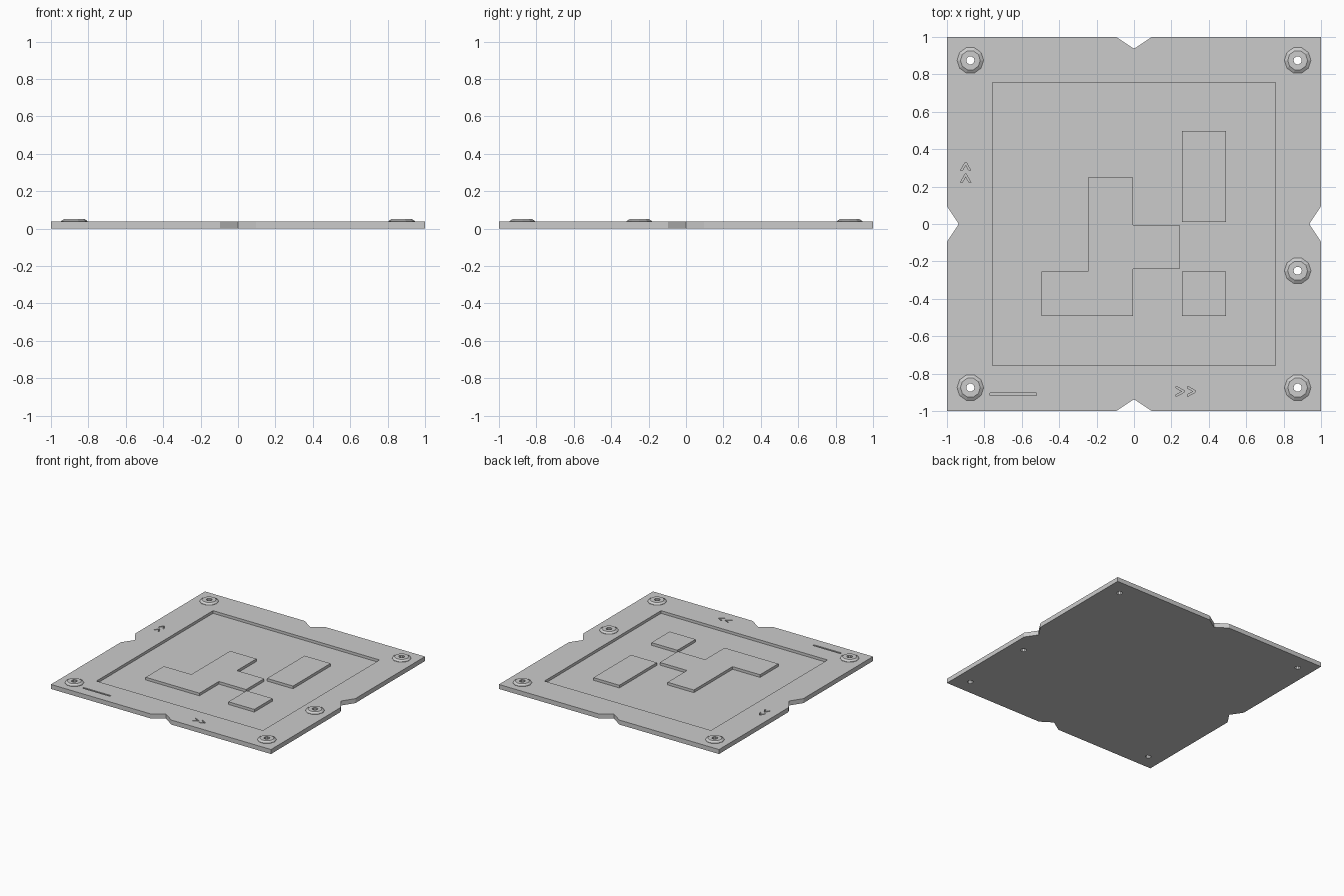
import bpy, bmesh, math

if "Cube" in bpy.data.objects:
    bpy.data.objects.remove(bpy.data.objects["Cube"])

TOP = 0.037      # plate top
FLOOR = 0.015    # floor of the square recess
BOSSES = [(-0.875, 0.875), (0.875, 0.875), (-0.875, -0.875), (0.875, -0.875), (0.875, -0.25)]


def add_prism(bm, pts, z0, z1):
    """Extrude a flat outline between two heights."""
    face = bm.faces.new([bm.verts.new((x, y, z0)) for x, y in pts])
    new = bmesh.ops.extrude_face_region(bm, geom=[face])["geom"]
    verts = [g for g in new if isinstance(g, bmesh.types.BMVert)]
    bmesh.ops.translate(bm, verts=verts, vec=(0, 0, z1 - z0))


def finish(bm, name):
    bmesh.ops.recalc_face_normals(bm, faces=bm.faces[:])
    mesh = bpy.data.meshes.new(name)
    bm.to_mesh(mesh)
    bm.free()
    obj = bpy.data.objects.new(name, mesh)
    bpy.context.collection.objects.link(obj)
    return obj


def prism(name, pts, z0, z1):
    bm = bmesh.new()
    add_prism(bm, pts, z0, z1)
    return finish(bm, name)


def rect(x0, x1, y0, y1):
    return [(x0, y0), (x1, y0), (x1, y1), (x0, y1)]


def circle(cx, cy, r, n):
    return [(cx + r * math.cos(2 * math.pi * i / n), cy + r * math.sin(2 * math.pi * i / n))
            for i in range(n)]


# Square plate with a V notch in the middle of every side
outline = []
for k in range(4):
    c, s = round(math.cos(k * math.pi / 2)), round(math.sin(k * math.pi / 2))
    for x, y in [(-1, -1), (-0.095, -1), (0, -0.937), (0.095, -1)]:
        outline.append((x * c - y * s, x * s + y * c))
plate = prism("base_plate", outline, 0, TOP)

# Cutter: recess, screw holes, direction arrows and index groove
bm = bmesh.new()
add_prism(bm, rect(-0.757, 0.757, -0.757, 0.757), FLOOR, 0.1)
for x, y in BOSSES:
    add_prism(bm, circle(x, y, 0.022, 10), -0.05, 0.1)
chevron = [(0, -0.028), (0.045, -0.003), (0.045, 0.003), (0, 0.028), (0, 0.018), (0.032, 0), (0, -0.018)]
for start in (0.225, 0.285):
    add_prism(bm, [(start + u, -0.895 + v) for u, v in chevron], 0.022, 0.1)
for start in (0.222, 0.285):
    add_prism(bm, [(-0.9 - v, start + u) for u, v in chevron], 0.022, 0.1)
add_prism(bm, rect(-0.77, -0.52, -0.918, -0.904), 0.022, 0.1)
cutter = finish(bm, "plate_cutter")
cutter.hide_render = True

cut = plate.modifiers.new("cut", "BOOLEAN")
cut.operation = "DIFFERENCE"
cut.solver = "EXACT"
cut.object = cutter
bpy.context.view_layer.objects.active = plate
bpy.ops.object.modifier_apply(modifier=cut.name)
bpy.data.objects.remove(cutter)

# Raised islands standing on the recess floor
stepped = [(-0.245, 0.248), (-0.245, -0.255), (-0.495, -0.255), (-0.495, -0.492), (-0.006, -0.492),
           (-0.006, -0.24), (0.242, -0.24), (0.242, -0.005), (-0.006, -0.005), (-0.006, 0.248)]
prism("stepped_island", stepped, FLOOR, TOP)
prism("long_island", rect(0.257, 0.493, 0.01, 0.498), FLOOR, TOP)
prism("square_island", rect(0.257, 0.493, -0.492, -0.255), FLOOR, TOP)

# Tapered, drilled bosses around the screw holes
for i, (x, y) in enumerate(BOSSES):
    bm = bmesh.new()
    rings = [[bm.verts.new((px, py, z)) for px, py in circle(x, y, r, 10)]
             for r, z in [(0.071, TOP), (0.071, TOP + 0.003), (0.053, 0.052), (0.022, 0.052), (0.022, TOP)]]
    for a, b in zip(rings, rings[1:] + rings[:1]):
        for j in range(10):
            k = (j + 1) % 10
            bm.faces.new((a[j], a[k], b[k], b[j]))
    finish(bm, f"screw_boss_{i + 1}")
